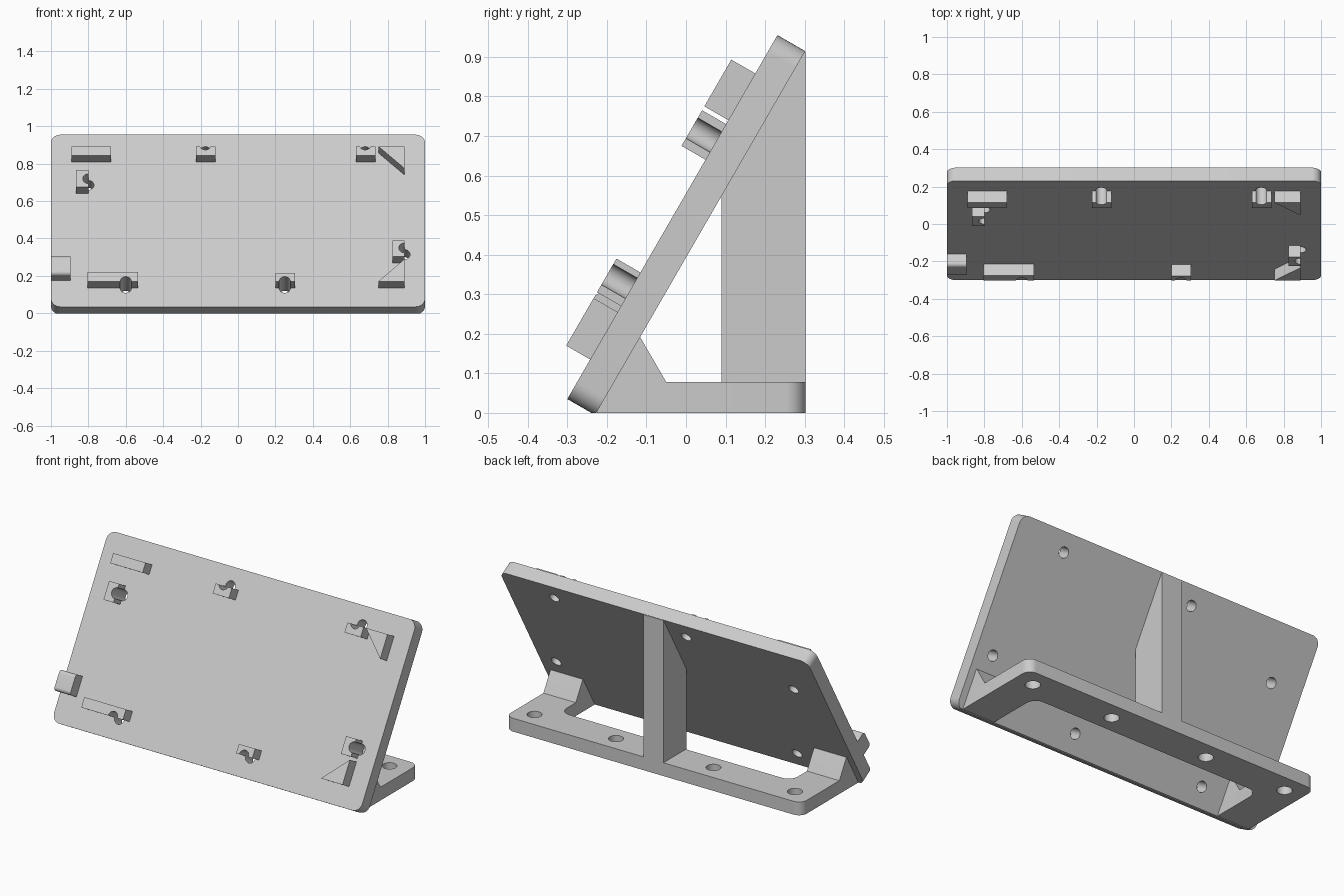
import bpy, bmesh, math
from mathutils import Matrix, Vector

if "Cube" in bpy.data.objects:
    bpy.data.objects.remove(bpy.data.objects["Cube"], do_unlink=True)

grey = bpy.data.materials.new("light_grey")
grey.use_nodes = True
grey.diffuse_color = (0.6, 0.6, 0.6, 1)
grey.node_tree.nodes["Principled BSDF"].inputs["Base Color"].default_value = (0.6, 0.6, 0.6, 1)

TILT = math.radians(60)
C, S = math.cos(TILT), math.sin(TILT)
FOOT_Y, FOOT_Z = -0.30, 0.035      # lower front edge of the plate
THICK, RAISE = 0.081, 0.07
LENGTH = 0.92 / S

# Frames: flat on the ground, side profile (y, z, x), and on the tilted plate face
FLAT = Matrix.Identity(4)
SIDE = Matrix(((0, 0, 1, 0), (1, 0, 0, 0), (0, 1, 0, 0), (0, 0, 0, 1)))
FACE = Matrix(((1, 0, 0, 0), (0, C, -S, FOOT_Y), (0, S, C, FOOT_Z), (0, 0, 0, 1)))


def up(z):
    """Distance along the plate for a height on its front face."""
    return (z - FOOT_Z) / S


def rounded(points, steps=8):
    """Outline from (x, y, radius) corners, with arcs where the radius is set."""
    out = []
    for i, (x, y, r) in enumerate(points):
        p = Vector((x, y))
        if r == 0:
            out.append(p)
            continue
        a = (Vector(points[i - 1][:2]) - p).normalized()
        b = (Vector(points[(i + 1) % len(points)][:2]) - p).normalized()
        for k in range(steps + 1):
            t = k / steps * math.pi / 2
            out.append(p + a * r * (1 - math.sin(t)) + b * r * (1 - math.cos(t)))
    return out


def prism(name, outline, low, high, frame, smooth=False):
    bm = bmesh.new()
    face = bm.faces.new([bm.verts.new((p[0], p[1], low)) for p in outline])
    top = bmesh.ops.extrude_face_region(bm, geom=[face])["geom"]
    bmesh.ops.translate(bm, vec=(0, 0, high - low),
                        verts=[g for g in top if isinstance(g, bmesh.types.BMVert)])
    bmesh.ops.transform(bm, matrix=frame, verts=bm.verts)
    bmesh.ops.recalc_face_normals(bm, faces=bm.faces)
    mesh = bpy.data.meshes.new(name)
    bm.to_mesh(mesh)
    bm.free()
    mesh.materials.append(grey)
    ob = bpy.data.objects.new(name, mesh)
    bpy.context.collection.objects.link(ob)
    return ob


def activate(ob):
    bpy.ops.object.select_all(action="DESELECT")
    ob.select_set(True)
    bpy.context.view_layer.objects.active = ob


def drill(ob, x, y, radius, low, high, frame):
    ring = [(x + radius * math.cos(k * math.tau / 32), y + radius * math.sin(k * math.tau / 32))
            for k in range(32)]
    cutter = prism("hole_cutter", ring, low, high, frame)
    cutter.hide_render = True
    mod = ob.modifiers.new("hole", "BOOLEAN")
    mod.operation, mod.solver, mod.object = "DIFFERENCE", "EXACT", cutter
    activate(ob)
    bpy.ops.object.modifier_apply(modifier=mod.name)
    bpy.data.objects.remove(cutter, do_unlink=True)


def block(name, x0, x1, z0, z1):
    v0, v1 = up(z0), up(z1)
    return prism(name, [(x0, v0), (x1, v0), (x1, v1), (x0, v1)], -0.005, RAISE, FACE)


# Tilted plate, trimmed level with the ground
R = 0.05
plate = prism("tilted_plate", rounded([(-1, 0, R), (1, 0, R), (1, LENGTH, R), (-1, LENGTH, R)]),
              -THICK, 0, FACE)
bm = bmesh.new()
bm.from_mesh(plate.data)
cut = bmesh.ops.bisect_plane(bm, geom=bm.verts[:] + bm.edges[:] + bm.faces[:],
                             plane_co=(0, 0, 0), plane_no=(0, 0, -1), clear_outer=True)
bmesh.ops.holes_fill(bm, edges=[e for e in bm.edges if e.is_boundary])
bmesh.ops.recalc_face_normals(bm, faces=bm.faces)
bm.to_mesh(plate.data)
bm.free()

# U-shaped base with four mounting holes
W, INNER, FRONT, BACK, BAR, TOP = 0.96, 0.75, -0.225, 0.302, 0.095, 0.078
base = prism("base_frame", rounded([
    (-W, FRONT, 0), (-INNER, FRONT, 0), (-INNER, BAR, 0.06), (INNER, BAR, 0.06),
    (INNER, FRONT, 0), (W, FRONT, 0), (W, BACK, R), (-W, BACK, R)]), 0, TOP, FLAT)
for x in (-0.845, -0.316, 0.316, 0.845):
    drill(base, x, 0.197, 0.04, -0.1, 0.2, FLAT)

# Wedges joining base arms to the plate, and the central rib
for side, x0, x1 in (("left", INNER, W), ("right", -W, -INNER)):
    prism(side + "_wedge", [(-0.2, 0.06), (-0.04, 0.06), (-0.05, TOP), (-0.115, 0.19), (-0.14, 0.19)],
          x0, x1, SIDE)
prism("centre_rib", [(0.09, 0.07), (BACK, 0.07), (BACK, 0.912), (0.28, 0.912), (0.09, 0.59)],
      -0.065, 0.065, SIDE)

# Raised stops on the front face
bar = block("upper_bar", -0.89, -0.68, 0.81, 0.858)
lower_bar = block("lower_bar", -0.805, -0.535, 0.135, 0.185)
clips = [
    (block("upper_middle_clip", -0.225, -0.12, 0.81, 0.858), -0.175, 0.865),
    (block("upper_side_clip", 0.63, 0.735, 0.81, 0.858), 0.68, 0.865),
    (block("right_clip", -0.865, -0.80, 0.64, 0.73), -0.80, 0.685),
    (block("left_clip", 0.825, 0.89, 0.27, 0.355), 0.89, 0.315),
    (block("lower_clip", 0.20, 0.305, 0.135, 0.18), 0.25, 0.135),
    (lower_bar, -0.60, 0.135),
]
for ob, x, z in clips:
    for part in (ob, plate):
        drill(part, x, up(z), 0.03, -0.2, 0.2, FACE)

# Triangular corner stops
prism("upper_corner_stop", [(0.75, up(0.858)), (0.89, up(0.74)), (0.89, up(0.858))],
      -0.005, RAISE, FACE)
prism("lower_corner_stop", [(0.75, up(0.135)), (0.89, up(0.135)), (0.89, up(0.255))],
      -0.005, RAISE, FACE)

# Edge stop with rounded outer edges
v0, v1 = up(0.175), up(0.275)
side_face = FACE @ SIDE
prism("edge_stop", rounded([(v0, -0.005, 0), (v1, -0.005, 0), (v1, RAISE, 0.02), (v0, RAISE, 0.02)]),
      -1.0, -0.895, side_face)

# Smooth the arcs while keeping edges crisp
for ob in bpy.context.collection.objects:
    if ob.type == "MESH" and grey.name in ob.data.materials:
        activate(ob)
        bpy.ops.object.shade_smooth_by_angle(angle=math.radians(30))
